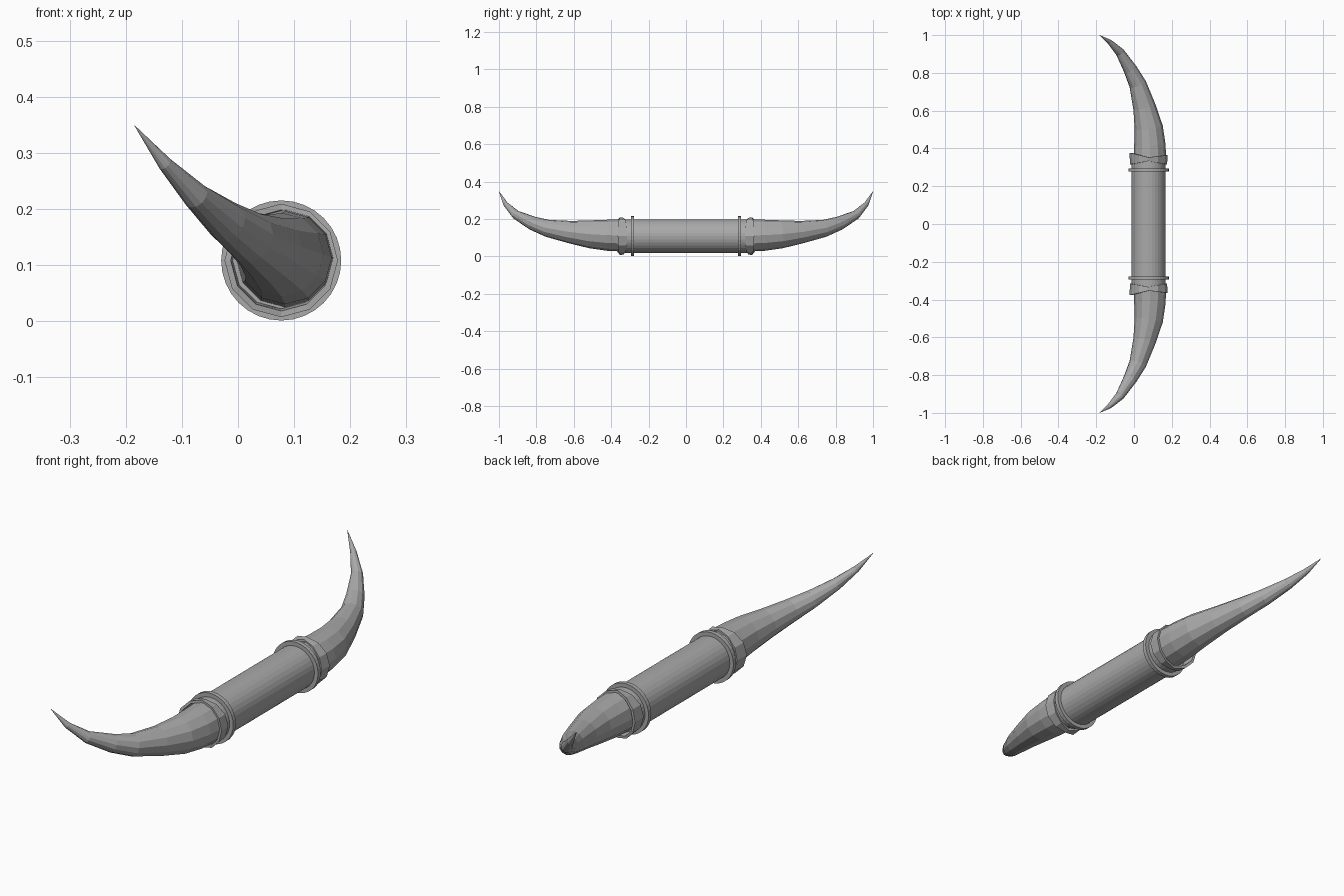
import bpy, bmesh, math
from mathutils import Vector

cube = bpy.data.objects.get("Cube")
if cube:
    bpy.data.objects.remove(cube, do_unlink=True)

grey = bpy.data.materials.new("plain grey")
grey.use_nodes = True
COLOUR = (0.4, 0.4, 0.4, 1)
grey.diffuse_color = COLOUR
grey.node_tree.nodes["Principled BSDF"].inputs["Base Color"].default_value = COLOUR

AXIS_X, AXIS_Z = 0.077, 0.108


def skin(name, rings, closed=False):
    """Bridge equal rings of points; cap the ends unless the loop is closed."""
    bm = bmesh.new()
    loops = [[bm.verts.new(p) for p in ring] for ring in rings]
    n = len(loops[0])
    pairs = list(zip(loops, loops[1:]))
    if closed:
        pairs.append((loops[-1], loops[0]))
    else:
        bm.faces.new(loops[0])
        bm.faces.new(loops[-1])
    for a, b in pairs:
        for i in range(n):
            j = (i + 1) % n
            bm.faces.new((a[i], a[j], b[j], b[i]))
    bmesh.ops.recalc_face_normals(bm, faces=bm.faces)
    mesh = bpy.data.meshes.new(name)
    bm.to_mesh(mesh)
    bm.free()
    mesh.materials.append(grey)
    obj = bpy.data.objects.new(name, mesh)
    bpy.context.collection.objects.link(obj)
    return obj


def circle(r, sides, y_at):
    """Ring round the handle axis; y_at gives the y position for each angle."""
    angles = [math.tau * i / sides for i in range(sides)]
    return [(AXIS_X + r * math.cos(a), y_at(a), AXIS_Z + r * math.sin(a)) for a in angles]


# Round handle
skin("handle", [circle(0.09, 32, lambda a, y=y: y) for y in (-0.325, 0.325)])

# Horn centre line: x, y, z, radius
HORN = [
    (0.084, 0.325, 0.112, 0.087), (0.084, 0.42, 0.113, 0.083),
    (0.078, 0.51, 0.118, 0.075), (0.055, 0.62, 0.13, 0.06),
    (0.02, 0.74, 0.15, 0.046), (-0.02, 0.82, 0.177, 0.037),
    (-0.075, 0.91, 0.223, 0.024), (-0.13, 0.965, 0.28, 0.013),
    (-0.184, 1.0, 0.348, 0.0005),
]


def horn_rings(side):
    """Twelve-sided sections square to the curved centre line."""
    points = [Vector((x, side * y, z)) for x, y, z, r in HORN]
    rings = []
    for i, p in enumerate(points):
        ahead = points[min(i + 1, len(points) - 1)]
        behind = points[max(i - 1, 0)]
        tangent = (ahead - behind).normalized()
        if i == 0:
            tangent = Vector((0, side, 0))
        u = Vector((1, 0, 0))
        u = (u - tangent * u.dot(tangent)).normalized()
        v = u.cross(tangent) * side
        r = HORN[i][3]
        rings.append([p + r * (u * math.cos(a) + v * math.sin(a))
                      for a in (math.tau * k / 12 for k in range(12))])
    return rings


for side, label in ((-1, "front"), (1, "back")):
    horn = skin(label + "_horn", horn_rings(side))

    # Thin rim round the handle
    skin(label + "_rim", [circle(r, 32, lambda a, y=y: side * y) for r, y in
                          ((0.088, 0.277), (0.107, 0.277), (0.107, 0.295), (0.088, 0.295))],
         closed=True)

    # Loose collar, wide at the sides and narrow above and below
    def inner_edge(a):
        return side * (0.343 - 0.01 - 0.018 * abs(math.cos(a)))

    def outer_edge(a):
        return side * (0.343 + 0.01 + 0.018 * abs(math.cos(a)) - 0.006 * math.cos(a))

    skin(label + "_collar", [circle(0.086, 12, inner_edge), circle(0.098, 12, inner_edge),
                             circle(0.101, 12, outer_edge), circle(0.09, 12, outer_edge)],
         closed=True)
